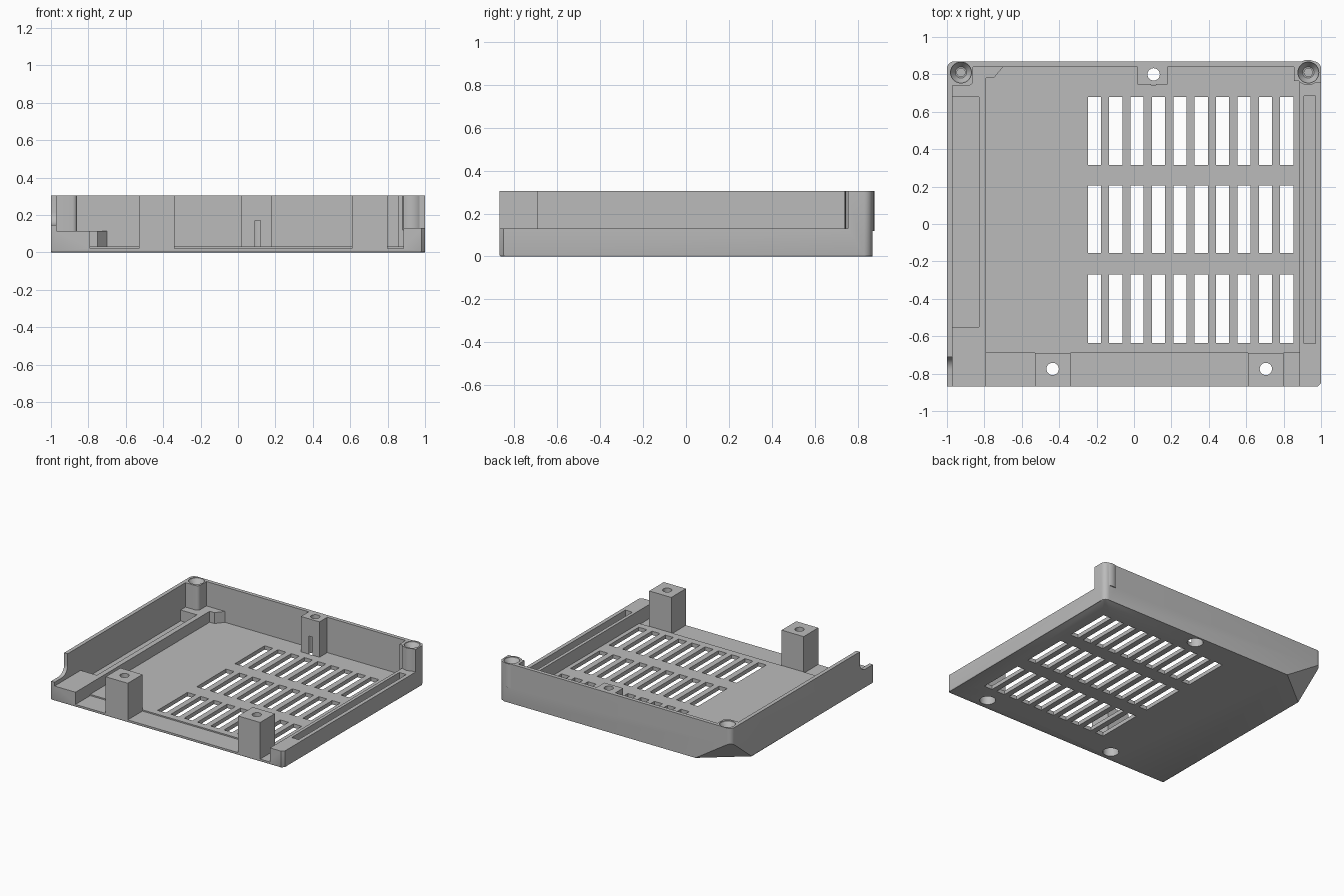
import bpy, bmesh
from math import sin, cos, pi
from mathutils import Vector

old = bpy.data.objects.get("Cube")
if old:
    bpy.data.objects.remove(old)

grey = bpy.data.materials.new("plain grey")
grey.use_nodes = True
grey.diffuse_color = (0.5, 0.5, 0.5, 1)
grey.node_tree.nodes["Principled BSDF"].inputs["Base Color"].default_value = (0.5, 0.5, 0.5, 1)

TOP, FLOOR, HALF = 0.305, 0.03, 0.87


def add_prism(bm, pts, lo, hi, axis="z"):
    """Closed prism from an outline, extruded along z, or along x for a (y, z) outline."""
    place = (lambda p, h: (p[0], p[1], h)) if axis == "z" else (lambda p, h: (h, p[0], p[1]))
    a = [bm.verts.new(place(p, lo)) for p in pts]
    b = [bm.verts.new(place(p, hi)) for p in pts]
    bm.faces.new(a[::-1])
    bm.faces.new(b)
    for i in range(len(pts)):
        j = (i + 1) % len(pts)
        bm.faces.new((a[i], a[j], b[j], b[i]))


def box(x0, x1, y0, y1):
    return [(x0, y0), (x1, y0), (x1, y1), (x0, y1)]


def arc(cx, cy, r, start, end, n=6):
    angles = [start + (end - start) * i / n for i in range(n + 1)]
    return [(cx + r * cos(t), cy + r * sin(t)) for t in angles]


def add_lathe(bm, x, y, profile, n=28):
    """Solid of revolution about a vertical axis; profile is (radius, z) from low to high."""
    rings = [[bm.verts.new((x + r * cos(2 * pi * i / n), y + r * sin(2 * pi * i / n), z))
              for i in range(n)] for r, z in profile]
    for a, b in zip(rings, rings[1:]):
        for i in range(n):
            j = (i + 1) % n
            bm.faces.new((a[i], a[j], b[j], b[i]))
    bm.faces.new(rings[0][::-1])
    bm.faces.new(rings[-1])


def finish(name, bm):
    bmesh.ops.recalc_face_normals(bm, faces=bm.faces)
    mesh = bpy.data.meshes.new(name)
    bm.to_mesh(mesh)
    bm.free()
    mesh.materials.append(grey)
    obj = bpy.data.objects.new(name, mesh)
    bpy.context.collection.objects.link(obj)
    return obj


def prism(name, pts, lo, hi, axis="z"):
    bm = bmesh.new()
    add_prism(bm, pts, lo, hi, axis)
    return finish(name, bm)


def boolean(target, others, operation="DIFFERENCE"):
    for other in others:
        mod = target.modifiers.new("cut", "BOOLEAN")
        mod.operation, mod.solver, mod.object = operation, "EXACT", other
        with bpy.context.temp_override(object=target, active_object=target):
            bpy.ops.object.modifier_apply(modifier=mod.name)


# Outer block: round back corners, small front corner, softened bottom edge
outline = [(-1, -HALF), (0.98, -HALF), (1, -HALF + 0.02)]
outline += arc(0.96, HALF - 0.04, 0.04, 0, pi / 2) + arc(-0.96, HALF - 0.04, 0.04, pi / 2, pi)
bm = bmesh.new()
add_prism(bm, outline, 0, TOP)
bottom = [e for e in bm.edges if all(v.co.z < 0.001 for v in e.verts)]
bmesh.ops.bevel(bm, geom=bottom, offset=0.008, segments=2, affect="EDGES", profile=0.5)
tray = finish("tray", bm)

# Cavities: main floor, lower front strip, left and right ledge tops
main = [(-0.79, -1), (0.885, -1), (0.885, 0.765), (0.855, 0.765), (0.855, 0.84),
        (-0.70, 0.84), (-0.75, 0.78), (-0.79, 0.78)]
side = [(-0.97, -1), (-0.6, -1), (-0.6, 0.84), (-0.86, 0.84)]
side += arc(-0.885, 0.765, 0.025, 0, -pi / 2, 4) + [(-0.97, 0.74)]
scoop = [(-0.95, 0.4), (-0.95, 0.145)] + arc(-0.78, 0.215, 0.07, -pi / 2, 0, 8) + [(-0.71, 0.4)]
cutters = [
    prism("main_cavity", main, FLOOR, 0.5),
    prism("front_strip", box(-0.79, 0.885, -1, -0.69), 0.02, 0.2),
    prism("side_cavity", side, 0.115, 0.5),
    prism("low_wall", box(0.8, 1.2, -1, 0.755), 0.13, 0.5),
    prism("long_trough", box(-0.97, -0.83, -0.55, 0.68), FLOOR, 0.2),
    prism("narrow_trough", box(0.91, 0.97, -0.64, 0.685), FLOOR, 0.2),
    prism("wall_scoop", scoop, -1.2, -0.96, "x"),
]

# Ventilation slots
bm = bmesh.new()
for y0, y1 in ((-0.635, -0.27), (-0.155, 0.205), (0.315, 0.68)):
    for i in range(10):
        x = -0.247 + i * 0.1143
        add_prism(bm, box(x, x + 0.07, y0, y1), -0.1, 0.1)
cutters.append(finish("vents", bm))

# Slanted cut under the back corner
tri = [Vector((-0.69, HALF, 0)), Vector((-1, 0.62, 0)), Vector((-1, HALF, 0.2))]
mid = sum(tri, Vector()) / 3
normal = (tri[1] - tri[0]).cross(tri[2] - tri[0]).normalized()
if normal.x > 0:
    normal = -normal
bm = bmesh.new()
base = [bm.verts.new(mid + (p - mid) * 3) for p in tri]
tip = bm.verts.new(mid + normal * 0.6)
bm.faces.new(base)
for i in range(3):
    bm.faces.new((base[i], base[(i + 1) % 3], tip))
cutters.append(finish("corner_cut", bm))
boolean(tray, cutters)

# Screw holes: through the posts with a wide recess below, countersunk at the corners
bm = bmesh.new()
for x, y in ((-0.435, -0.775), (0.705, -0.775), (0.105, 0.80)):
    add_lathe(bm, x, y, [(0.057, -0.1), (0.057, 0.17), (0.033, 0.17), (0.033, 0.5)])
for x in (-0.925, 0.932):
    add_lathe(bm, x, 0.81, [(0.022, 0.18), (0.022, 0.255), (0.03, 0.255),
                            (0.056, TOP - 0.01), (0.056, 0.5)])
holes = finish("screw_holes", bm)

# Posts
bm = bmesh.new()
add_lathe(bm, 0.93, 0.81, [(0.068, 0.12), (0.068, TOP)])
posts = [
    prism("front_post_right", box(-0.53, -0.34, -HALF, -0.69), 0.012, TOP),
    prism("front_post_left", box(0.61, 0.80, -HALF, -0.69), 0.012, TOP),
    prism("back_post", box(0.02, 0.18, 0.745, 0.86), 0.012, TOP),
    finish("corner_post", bm),
]
boolean(tray, posts, "UNION")
boolean(tray, [holes])

for helper in cutters + posts + [holes]:
    bpy.data.objects.remove(helper)

# Smooth curves, sharp edges
for o in bpy.context.selected_objects:
    o.select_set(False)
tray.select_set(True)
bpy.context.view_layer.objects.active = tray
bpy.ops.object.shade_smooth_by_angle(angle=pi / 6)
